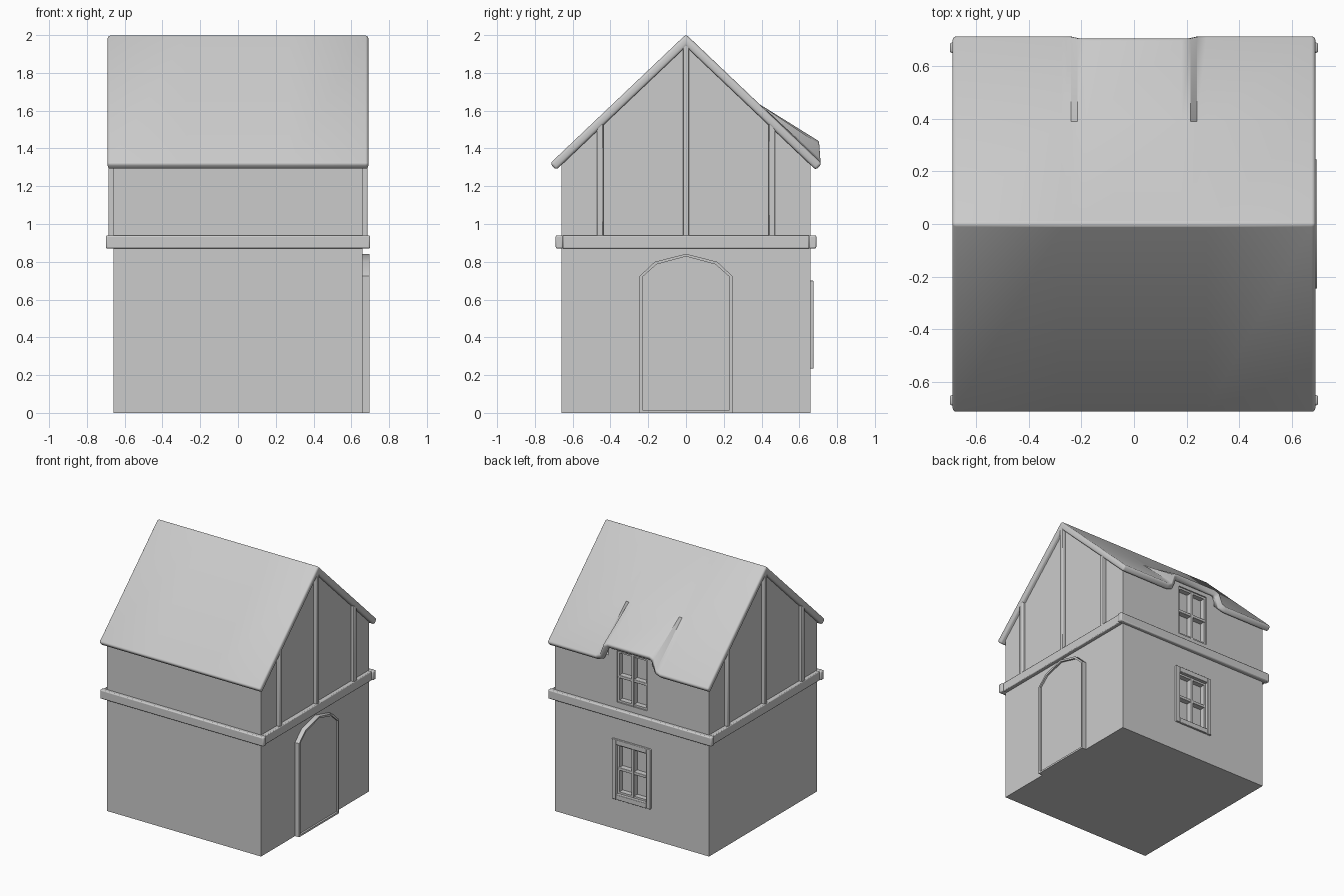
import bpy, bmesh

if "Cube" in bpy.data.objects:
    bpy.data.objects.remove(bpy.data.objects["Cube"])

def finish(name, bm, bevel=0.0, angle=0.5, segs=2):
    bmesh.ops.recalc_face_normals(bm, faces=bm.faces[:])
    me = bpy.data.meshes.new(name)
    bm.to_mesh(me)
    bm.free()
    ob = bpy.data.objects.new(name, me)
    bpy.context.collection.objects.link(ob)
    if bevel:
        m = ob.modifiers.new("bevel", 'BEVEL')
        m.width, m.segments, m.limit_method, m.angle_limit = bevel, segs, 'ANGLE', angle
    return ob

def box(name, x, y, z, bevel=0.0):
    bm = bmesh.new()
    bmesh.ops.create_cube(bm, size=1)
    for v in bm.verts:
        for i, r in enumerate((x, y, z)):
            v.co[i] = r[0] if v.co[i] < 0 else r[1]
    return finish(name, bm, bevel)

def prism(name, pts, x0, x1, bevel=0.0):
    """Extrude a (y, z) outline along x."""
    bm = bmesh.new()
    f = bm.faces.new([bm.verts.new((x0, y, z)) for y, z in pts])
    ext = bmesh.ops.extrude_face_region(bm, geom=[f])
    for v in ext['geom']:
        if isinstance(v, bmesh.types.BMVert):
            v.co.x = x1
    return finish(name, bm, bevel)

def boolean(ob, cutter, op):
    m = ob.modifiers.new(op.lower(), 'BOOLEAN')
    m.object, m.operation, m.solver = cutter, op, 'EXACT'
    cutter.hide_render = True
    cutter.hide_set(True)

SLOPE = 0.95

# Walls with gables, plus the raised wall behind the dormer
W = 0.66
walls = prism("walls", [(-W, 0), (W, 0), (W, 1.33), (0, 1.955), (-W, 1.33)], -W, W)
dormer = prism("dormer_wall_helper", [(0.3, 1.2), (W, 1.2), (W, 1.415), (0.4, 1.58), (0.3, 1.6)], -0.2, 0.2)
boolean(walls, dormer, 'UNION')

# Windows: recessed openings with glazing bars on the back wall
HW = 0.13
for label, z0, z1 in (("lower", 0.275, 0.66), ("upper", 0.985, 1.38)):
    boolean(walls, box(label + "_window_cutter", (-HW, HW), (0.61, 0.8), (z0, z1)), 'DIFFERENCE')
    zc = (z0 + z1) / 2
    box(label + "_window_vertical_bar", (-0.011, 0.011), (0.6, 0.655), (z0, z1), 0.003)
    box(label + "_window_horizontal_bar", (-HW, HW), (0.6, 0.652), (zc - 0.011, zc + 0.011), 0.003)
    for s in (-1, 1):
        xs = sorted((s * HW, s * (HW - 0.015)))
        box(label + "_window_side_sash", xs, (0.6, 0.65), (z0, z1))
        ze = z0 if s < 0 else z1
        box(label + "_window_sash_rail", (-HW, HW), (0.6, 0.65), sorted((ze, ze - s * 0.015)))

# Raised frame round the lower window
F = 0.165
for s in (-1, 1):
    box("window_frame_side", sorted((s * F, s * HW)), (0.64, 0.675), (0.235, 0.7), 0.004)
box("window_frame_sill", (-HW, HW), (0.64, 0.675), (0.235, 0.275), 0.004)
box("window_frame_head", (-HW, HW), (0.64, 0.675), (0.66, 0.7), 0.004)

# Roof sheet, its back eave lifted in the middle over the upper window
bm = bmesh.new()
half = [(0.69, 0), (0.275, 0), (0.24, 0.15), (0.215, 0.85), (0.18, 1)]
stations = [(-x, r) for x, r in half] + [(x, r) for x, r in reversed(half)]
rows = []
for x, r in stations:
    row = []
    for y in (-0.72, 0, 0.39, 0.72 - 0.01 * r):
        lift = 0.105 * r if y > 0.5 else 0
        row.append(bm.verts.new((x, y, 2.004 - SLOPE * abs(y) + lift)))
    rows.append(row)
for a, b in zip(rows, rows[1:]):
    for i in range(3):
        bm.faces.new((a[i], b[i], b[i + 1], a[i + 1]))
roof = finish("roof", bm)
if roof.data.polygons[0].normal.z < 0:
    roof.data.flip_normals()
sol = roof.modifiers.new("thickness", 'SOLIDIFY')
sol.thickness, sol.offset, sol.use_even_offset = 0.047, -1, True
bev = roof.modifiers.new("round_edges", 'BEVEL')
bev.width, bev.segments, bev.limit_method, bev.angle_limit = 0.015, 3, 'ANGLE', 1.38

# Timber band and gable studs
for s in (-1, 1):
    box("long_band_beam", (-0.7, 0.7), sorted((s * 0.65, s * 0.69)), (0.87, 0.94), 0.008)
    side = sorted((s * 0.645, s * 0.69))
    box("gable_band_beam", side, (-0.652, 0.652), (0.87, 0.94), 0.006)
    for y, top in ((-0.455, 1.53), (0, 1.965), (0.455, 1.53)):
        box("gable_stud", sorted((s * 0.645, s * 0.686)), (y - 0.017, y + 0.017), (0.92, top), 0.005)

# Arched door with thin frame
def arch(d):
    side = [(0.245 - d, 0.0 + d), (0.245 - d, 0.725 - d * 0.4), (0.165 - d * 0.6, 0.8 - d)]
    return side + [(0, 0.842 - d)] + [(-y, z) for y, z in reversed(side)]

frame = prism("door_frame", arch(0), 0.64, 0.695)
boolean(frame, prism("door_frame_cutter", arch(0.014), 0.681, 0.8), 'DIFFERENCE')

# Shading
bpy.ops.object.select_all(action='DESELECT')
for ob in bpy.context.scene.objects:
    if not ob.hide_render:
        ob.select_set(True)
        bpy.context.view_layer.objects.active = ob
bpy.ops.object.shade_smooth_by_angle(angle=0.6)
